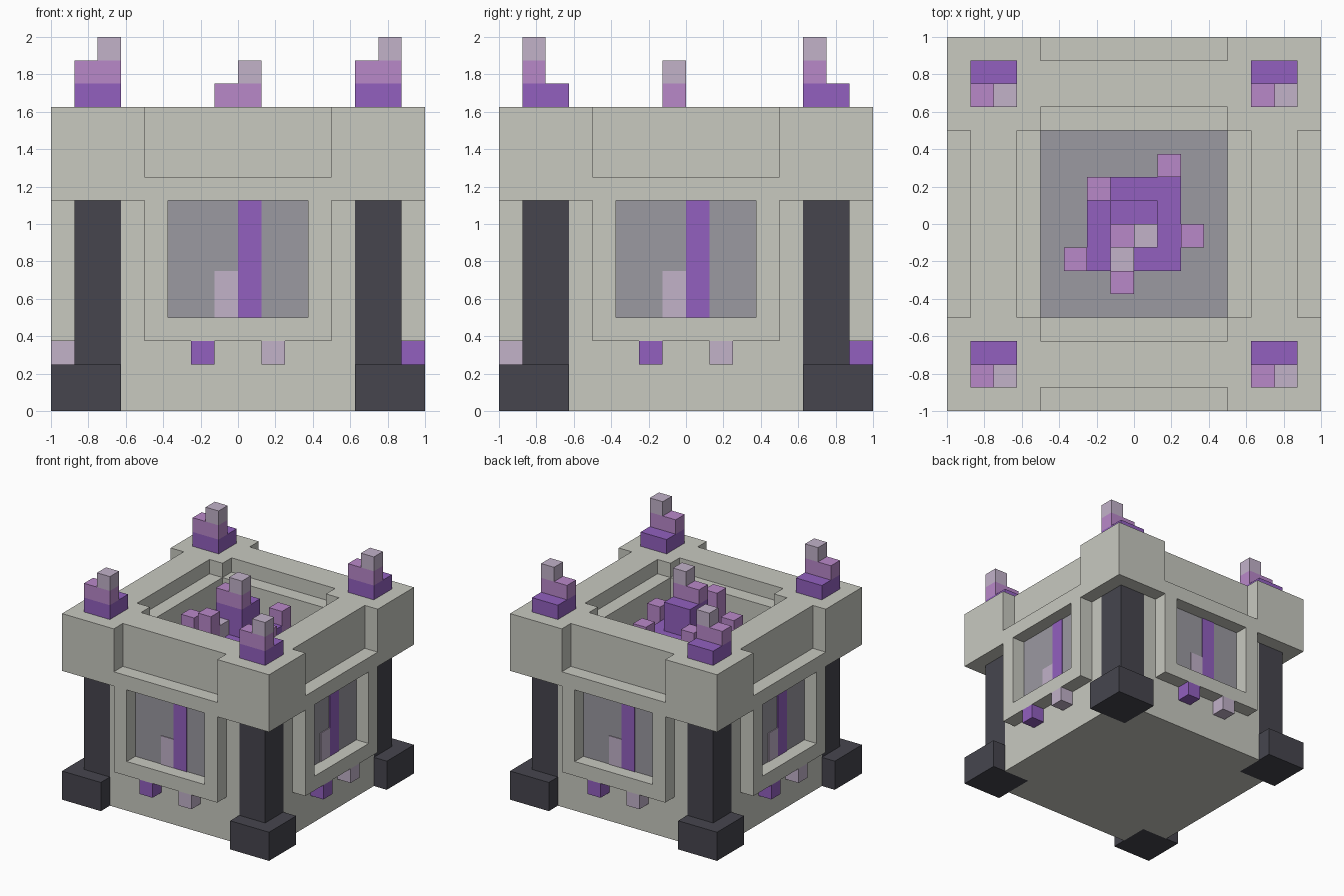
import bpy
import bmesh
from math import pi
from mathutils import Matrix, Vector

if "Cube" in bpy.data.objects:
    bpy.data.objects.remove(bpy.data.objects["Cube"], do_unlink=True)

U = 0.125        # one block step
PLATE = 0.006    # thickness of painted plates


def material(name, r, g, b):
    m = bpy.data.materials.new(name)
    m.use_nodes = True
    m.diffuse_color = (r, g, b, 1)
    m.node_tree.nodes["Principled BSDF"].inputs["Base Color"].default_value = (r, g, b, 1)
    return m


STONE = material("pale_stone", 0.58, 0.585, 0.53)
DARK = material("dark_stone", 0.061, 0.060, 0.076)
GLASS = material("grey_glass", 0.328, 0.319, 0.356)
PURPLE = material("purple_crystal", 0.287, 0.117, 0.521)
PINK = material("pink_crystal", 0.485, 0.246, 0.584)
PALE = material("pale_crystal", 0.539, 0.445, 0.584)


def finish(name, bm, mats, turn=0):
    """Turn by quarter turns, scale from block steps and link as an object."""
    bm.transform(Matrix.Scale(U, 4) @ Matrix.Rotation(turn * pi / 2, 4, "Z"))
    bmesh.ops.recalc_face_normals(bm, faces=bm.faces)
    mesh = bpy.data.meshes.new(name)
    bm.to_mesh(mesh)
    bm.free()
    for m in mats:
        mesh.materials.append(m)
    ob = bpy.data.objects.new(name, mesh)
    bpy.context.scene.collection.objects.link(ob)
    return ob


def box_mesh(lo, hi):
    lo, hi = Vector(lo), Vector(hi)
    bm = bmesh.new()
    bmesh.ops.create_cube(bm, size=1, matrix=Matrix.LocRotScale((lo + hi) / 2, None, hi - lo))
    return bm


def box(name, lo, hi, mat, turn=0):
    return finish(name, box_mesh(lo, hi), [mat], turn)


# Body: square block with notched corners for the pillars
bm = bmesh.new()
outline = []
for q in range(4):
    spin = Matrix.Rotation(q * pi / 2, 4, "Z")
    outline += [spin @ Vector(p) for p in ((5, -7, 0), (5, -5, 0), (7, -5, 0))]
base = bm.faces.new([bm.verts.new(p) for p in outline])
top = bmesh.ops.extrude_face_region(bm, geom=[base])["geom"]
bmesh.ops.translate(bm, verts=[v for v in top if isinstance(v, bmesh.types.BMVert)], vec=(0, 0, 10))
if base not in bm.faces[:]:
    bm.faces.new([v for v in bm.verts if v.co.z == 0])
finish("body", bm, [STONE])

# Corners: foot, pillar, cap block and crystal cluster
for sx in (-1, 1):
    for sy in (-1, 1):
        def corner(name, a, b, z0, z1, mat):
            xs, ys = sorted((sx * a, sx * b)), sorted((sy * a, sy * b))
            box(name, (xs[0], ys[0], z0), (xs[1], ys[1], z1), mat)

        place = ("front" if sy < 0 else "back") + ("_left" if sx > 0 else "_right")
        corner(place + "_foot", 5, 8, 0, 2, DARK)
        corner(place + "_pillar", 5, 7, 2, 9, DARK)
        corner(place + "_cap", 4, 8, 9, 13, STONE)
        x, y = 6 * sx, 6 * sy
        box(place + "_crystal_base", (x - 1, y - 1, 13), (x + 1, y + 1, 14), PURPLE)
        box(place + "_crystal_step", (x - 1, y - 1, 14), (x + 1, y, 15), PINK)
        box(place + "_crystal_tip", (x, y - 1, 15), (x + 1, y, 16), PALE)

# Sides: framed window, rim beam, inner ledge and small crystals
for turn, side in enumerate(("front", "left", "back", "right")):
    bm = box_mesh((-4, -8, 3), (4, -7, 10))
    bm.normal_update()
    face = min(bm.faces, key=lambda f: f.calc_center_median().y)
    bmesh.ops.inset_individual(bm, faces=[face], thickness=1, use_even_offset=True)
    pane = bmesh.ops.extrude_discrete_faces(bm, faces=[face])["faces"][0]
    bmesh.ops.translate(bm, verts=pane.verts[:], vec=(0, 0.95, 0))
    pane.material_index = 1
    finish(side + "_window", bm, [STONE, GLASS], turn)

    t = PLATE / U
    box(side + "_pane_tall_crystal", (0, -7.05 - t, 4), (1, -7.05, 9), PURPLE, turn)
    box(side + "_pane_short_crystal", (-1, -7.05 - t, 4), (0, -7.05, 6), PALE, turn)
    box(side + "_rim_beam", (-4, -7, 10), (4, -5, 13), STONE, turn)
    box(side + "_inner_ledge", (-4, -5, 10), (4, -4, 12), STONE, turn)
    box(side + "_purple_bud", (-2, -8, 2), (-1, -7, 3), PURPLE, turn)
    box(side + "_pale_bud", (1, -8, 2), (2, -7, 3), PALE, turn)

# Basin floor and the central crystal cluster
box("basin_floor", (-4, -4, 10), (4, 4, 10 + PLATE / U), GLASS)
box("cluster_base", (-2, -2, 10), (2, 2, 11), PURPLE)
box("cluster_core", (-1, -1, 11), (1, 1, 13), PURPLE)
box("cluster_step", (-1, -1, 13), (1, 0, 14), PINK)
box("cluster_tip", (0, -1, 14), (1, 0, 15), PALE)
box("cluster_pale_shard", (-1, -2, 11), (0, -1, 12), PALE)
for i, (x, y, z0, z1) in enumerate(((-2, 1, 11, 12), (1, 2, 10, 12), (2, -1, 10, 12),
                                    (-3, -2, 10, 12), (-1, -3, 10, 13))):
    box(f"cluster_pink_shard_{i + 1}", (x, y, z0), (x + 1, y + 1, z1), PINK)
